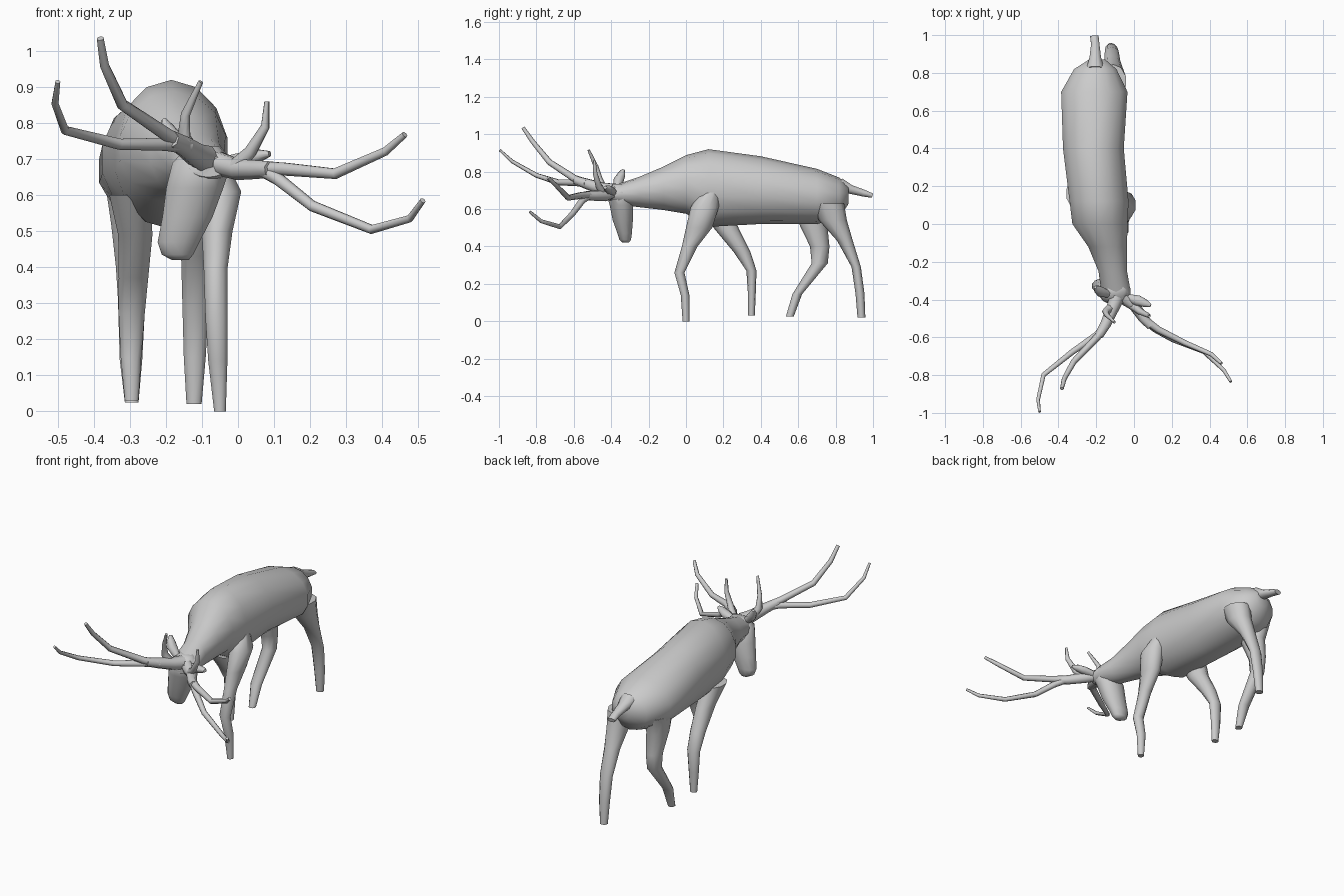
import bpy, bmesh, math
from mathutils import Vector

X, Y, Z = Vector((1, 0, 0)), Vector((0, 1, 0)), Vector((0, 0, 1))


def loft(name, rings, sides=12, axes=None):
    """Skin elliptical rings (x, y, z, ra, rb); rings follow the path unless axes are fixed."""
    bm = bmesh.new()
    pts = [Vector(r[:3]) for r in rings]
    loops, u = [], None
    for i, r in enumerate(rings):
        if axes:
            u, v = axes
        else:
            t = (pts[min(i + 1, len(pts) - 1)] - pts[max(i - 1, 0)]).normalized()
            ref = u if u else (Z if abs(t.z) < 0.8 else X)
            u = (ref - t * ref.dot(t)).normalized()
            v = t.cross(u)
        angles = [2 * math.pi * (k + 0.5) / sides for k in range(sides)]
        loops.append([bm.verts.new(pts[i] + u * r[3] * math.cos(a) + v * r[4] * math.sin(a))
                      for a in angles])
    for a, b in zip(loops, loops[1:]):
        for k in range(sides):
            n = (k + 1) % sides
            bm.faces.new((a[k], a[n], b[n], b[k]))
    bm.faces.new(loops[0])
    bm.faces.new(loops[-1])
    bmesh.ops.recalc_face_normals(bm, faces=bm.faces)
    me = bpy.data.meshes.new(name)
    bm.to_mesh(me)
    bm.free()
    me.shade_smooth()
    me.set_sharp_from_angle(angle=math.radians(60))
    ob = bpy.data.objects.new(name, me)
    bpy.context.collection.objects.link(ob)
    return ob


def tube(name, points, r0, r1, sides=7):
    """Tapered tube through points."""
    n = len(points) - 1
    radii = [r0 + (r1 - r0) * i / n for i in range(n + 1)]
    return loft(name, [(*p, r, r) for p, r in zip(points, radii)], sides)


# Trunk and neck: (y, x left, x right, z bottom, z top)
trunk = [(.87, -.24, -.15, .63, .72), (.82, -.32, -.09, .55, .768), (.70, -.39, -.03, .52, .815),
         (.40, -.38, -.05, .52, .882), (.12, -.345, -.025, .505, .92), (.0, -.33, -.03, .575, .888),
         (-.12, -.245, -.035, .595, .827), (-.25, -.19, -.035, .61, .772),
         (-.36, -.175, -.015, .625, .735), (-.42, -.135, -.03, .65, .71)]
loft("trunk_and_neck", [((l + r) / 2, y, (b + t) / 2, (r - l) / 2, (t - b) / 2)
                        for y, l, r, b, t in trunk], 14, (X, Z))

# Head: stacked horizontal rings from crown to muzzle
loft("head", [(-.095, -.355, .735, .045, .035), (-.10, -.36, .69, .085, .07),
              (-.12, -.345, .62, .082, .065), (-.14, -.338, .54, .072, .056),
              (-.165, -.328, .47, .06, .04), (-.168, -.325, .435, .045, .032),
              (-.16, -.323, .42, .024, .018)], 12, (X, Y))

# Legs: horizontal rings from hoof up into the body (x, y, z, half width, half depth)
legs = {
    "front_right_leg": [(-.05, 0, 0, .017, .018), (-.056, -.005, .14, .028, .023),
                        (-.06, -.035, .26, .032, .027), (-.062, .02, .40, .035, .042),
                        (-.058, .07, .50, .045, .07), (-.048, .10, .61, .06, .075),
                        (-.075, .14, .72, .03, .045)],
    "front_left_leg": [(-.295, .35, .03, .02, .018), (-.297, .352, .15, .03, .021),
                       (-.295, .35, .27, .038, .027), (-.29, .30, .37, .043, .045),
                       (-.285, .22, .49, .05, .065), (-.30, .16, .60, .06, .08)],
    "rear_left_leg": [(-.295, .555, .025, .02, .021), (-.297, .595, .145, .033, .026),
                      (-.295, .715, .31, .04, .043), (-.295, .715, .40, .046, .052),
                      (-.295, .68, .52, .06, .075), (-.30, .69, .62, .07, .10)],
    "rear_right_leg": [(-.122, .938, .02, .022, .021), (-.12, .93, .15, .032, .024),
                       (-.118, .91, .29, .038, .025), (-.115, .85, .43, .045, .042),
                       (-.11, .785, .54, .06, .075), (-.11, .755, .63, .07, .09)],
}
for name, rings in legs.items():
    loft(name, rings, 10, (X, Y))

# Tail
loft("tail", [(-.205, .82, .73, .04, .05), (-.205, .88, .705, .026, .033),
              (-.205, .95, .685, .02, .024), (-.21, .995, .672, .013, .024)], 8)

# Ears: flattened leaf shapes
loft("right_ear", [(-.03, -.39, .69, .02, .02), (.02, -.405, .70, .022, .03),
                   (.06, -.42, .71, .018, .022), (.088, -.432, .715, .008, .01)], 8)
loft("left_ear", [(-.14, -.37, .72, .02, .02), (-.175, -.36, .755, .024, .028),
                  (-.195, -.345, .785, .018, .022), (-.205, -.335, .81, .007, .009)], 8)

# Antlers: a thick beam, two long tines and a brow tine on each side
tube("right_beam", [(-.06, -.39, .69), (.0, -.43, .672), (.05, -.50, .672), (.09, -.54, .672)],
     .034, .024)
tube("right_upper_tine", [(.06, -.51, .675), (.13, -.56, .673), (.27, -.63, .66),
                          (.41, -.69, .722), (.463, -.738, .768)], .022, .009)
tube("right_lower_tine", [(.06, -.51, .675), (.11, -.555, .645), (.205, -.61, .57),
                          (.37, -.675, .505), (.477, -.775, .535), (.513, -.835, .585)], .021, .008)
tube("right_brow_tine", [(-.01, -.43, .675), (.035, -.465, .72), (.076, -.485, .79),
                         (.08, -.49, .86)], .024, .007)
tube("left_beam", [(-.09, -.39, .70), (-.115, -.45, .71), (-.15, -.53, .735), (-.185, -.59, .755)],
     .04, .024)
tube("left_upper_tine", [(-.15, -.54, .74), (-.195, -.60, .765), (-.32, -.73, .85),
                         (-.37, -.82, .96), (-.382, -.872, 1.035)], .023, .010)
tube("left_lower_tine", [(-.14, -.53, .735), (-.20, -.59, .742), (-.33, -.68, .742),
                         (-.48, -.80, .78), (-.508, -.93, .855), (-.50, -.995, .915)], .022, .007)
tube("left_brow_tine", [(-.115, -.44, .70), (-.15, -.465, .76), (-.145, -.48, .825),
                        (-.103, -.52, .915)], .026, .007)
